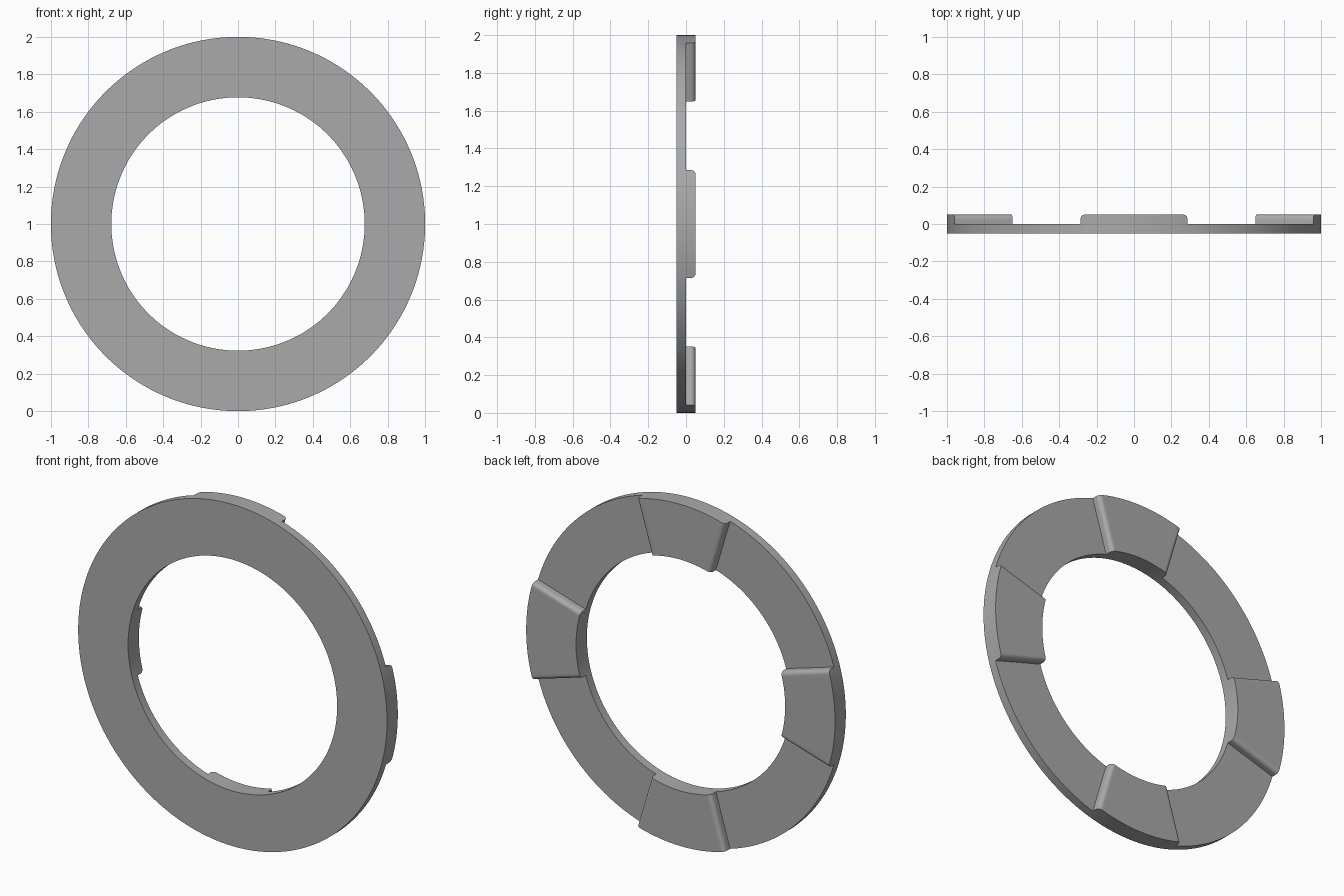
import bpy, bmesh
from math import radians, sin, cos, asin, pi

cube = bpy.data.objects.get("Cube")
if cube:
    bpy.data.objects.remove(cube)

R_OUT, R_IN = 1.0, 0.677      # ring radii
THICK, PAD = 0.05, 0.05       # plate thickness, pad height
HALF = radians(16.6)          # half the angle a pad covers
FILLET = 0.024                # rounding of the pad's radial edges
SEGMENTS = 180

grey = bpy.data.materials.new("plain grey")
grey.use_nodes = True
colour = (0.4, 0.4, 0.4, 1)
grey.diffuse_color = colour
grey.node_tree.nodes["Principled BSDF"].inputs["Base Color"].default_value = colour


def point(r, angle, y):
    return (r * sin(angle), y, 1 + r * cos(angle))


def finish(bm, name):
    bmesh.ops.recalc_face_normals(bm, faces=bm.faces)
    mesh = bpy.data.meshes.new(name)
    bm.to_mesh(mesh)
    bm.free()
    mesh.materials.append(grey)
    obj = bpy.data.objects.new(name, mesh)
    bpy.context.collection.objects.link(obj)
    bpy.ops.object.select_all(action="DESELECT")
    obj.select_set(True)
    bpy.context.view_layer.objects.active = obj
    bpy.ops.object.shade_smooth_by_angle(angle=radians(30))


def loft(bm, sections, closed):
    """Skin four-point sections; cap the ends when open."""
    rows = [[bm.verts.new(p) for p in s] for s in sections]
    pairs = list(zip(rows, rows[1:]))
    if closed:
        pairs.append((rows[-1], rows[0]))
    else:
        bm.faces.new(rows[0])
        bm.faces.new(rows[-1])
    for a, b in pairs:
        for i in range(4):
            j = (i + 1) % 4
            bm.faces.new((a[i], a[j], b[j], b[i]))


def section(a_in, a_out, y0, y1):
    return [point(R_IN, a_in, y0), point(R_OUT, a_out, y0),
            point(R_OUT, a_out, y1), point(R_IN, a_in, y1)]


# Flat ring plate
bm = bmesh.new()
turns = [2 * pi * i / SEGMENTS for i in range(SEGMENTS)]
loft(bm, [section(a, a, -THICK, 0) for a in turns], True)
finish(bm, "ring_plate")

# Raised pads with rounded radial edges
fillet = [(FILLET * (1 - cos(t)), PAD - FILLET * (1 - sin(t)))
          for t in (pi / 2 * k / 8 for k in range(9))]
for n, name in enumerate(("top_pad", "left_pad", "bottom_pad", "right_pad")):
    mid = n * pi / 2

    def edge(side, d, y):
        return section(mid + side * (HALF - asin(d / R_IN)),
                       mid + side * (HALF - asin(d / R_OUT)), 0, y)

    start = [edge(-1, d, y) for d, y in fillet]
    end = [edge(1, d, y) for d, y in reversed(fillet)]
    middle = [section(mid + radians(a), mid + radians(a), 0, PAD)
              for a in range(-14, 15, 2)]
    bm = bmesh.new()
    loft(bm, start + middle + end, False)
    finish(bm, name)
